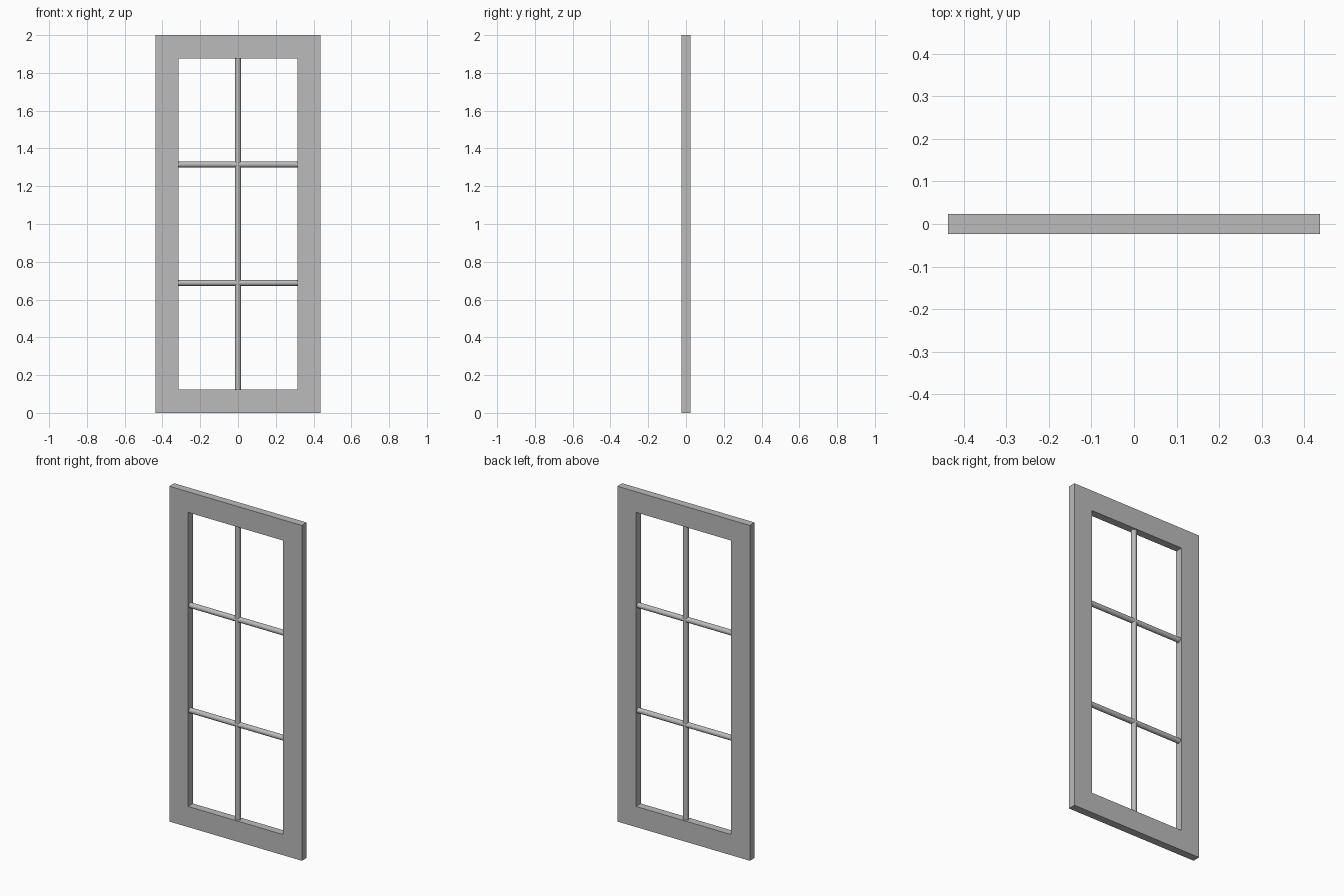
import bpy
import math

old = bpy.data.objects.get("Cube")
if old:
    bpy.data.objects.remove(old, do_unlink=True)

# One grey for the whole window
GREY = (0.5, 0.5, 0.5, 1)
grey = bpy.data.materials.new("grey")
grey.use_nodes = True
grey.diffuse_color = GREY
grey.node_tree.nodes["Principled BSDF"].inputs["Base Color"].default_value = GREY

HALF_W, HEIGHT, DEPTH = 0.4375, 2.0, 0.046
BORDER, BAR_R = 0.123, 0.0155


def rectangle(inset):
    x, low, high = HALF_W - inset, inset, HEIGHT - inset
    return [(-x, low), (x, low), (x, high), (-x, high)]


# Frame: outer and inner rectangles joined by four mitred quads, front and back
ring = rectangle(0) + rectangle(BORDER)
verts = [(x, y, z) for y in (-DEPTH / 2, DEPTH / 2) for x, z in ring]
faces = []
for i in range(4):
    j = (i + 1) % 4
    faces += [(i, j, j + 4, i + 4),               # front
              (i + 8, i + 12, j + 12, j + 8),     # back
              (i, i + 8, j + 8, j),               # outer edge
              (i + 4, j + 4, j + 12, i + 12)]     # inner edge
mesh = bpy.data.meshes.new("frame")
mesh.from_pydata(verts, [], faces)
mesh.materials.append(grey)
frame = bpy.data.objects.new("frame", mesh)
bpy.context.collection.objects.link(frame)


# Round glazing bars spanning the opening
def glazing_bar(name, z, length, tilt=0):
    bpy.ops.mesh.primitive_cylinder_add(vertices=24, radius=BAR_R, depth=length,
                                        location=(0, 0, z), rotation=(0, tilt, 0))
    bar = bpy.context.object
    bar.name = name
    bar.data.materials.append(grey)
    bpy.ops.object.shade_smooth_by_angle(angle=math.radians(40))


glazing_bar("vertical_bar", HEIGHT / 2, HEIGHT - 2 * BORDER)
for name, z in (("lower_bar", 0.688), ("upper_bar", 1.315)):
    glazing_bar(name, z, 2 * (HALF_W - BORDER), math.pi / 2)
